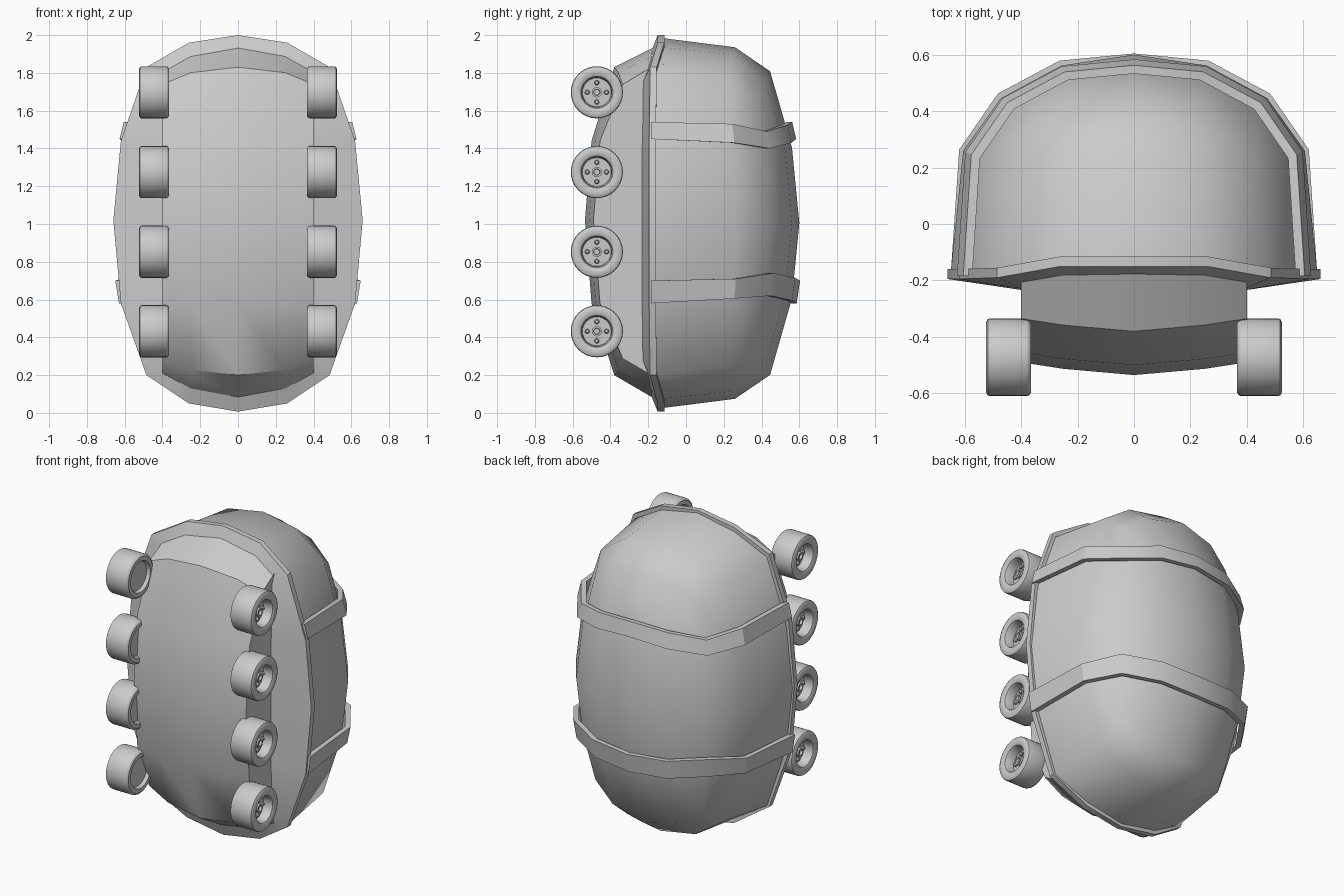
import bpy, bmesh, math
from mathutils import Matrix, Vector

if "Cube" in bpy.data.objects:
    bpy.data.objects.remove(bpy.data.objects["Cube"])


def make(name, verts, faces, angle=40):
    me = bpy.data.meshes.new(name)
    me.from_pydata(verts, [], faces)
    ob = bpy.data.objects.new(name, me)
    bpy.context.collection.objects.link(ob)
    bm = bmesh.new()
    bm.from_mesh(me)
    bmesh.ops.remove_doubles(bm, verts=bm.verts, dist=1e-4)
    bmesh.ops.recalc_face_normals(bm, faces=bm.faces)
    bm.to_mesh(me)
    bm.free()
    bpy.ops.object.select_all(action='DESELECT')
    ob.select_set(True)
    bpy.context.view_layer.objects.active = ob
    bpy.ops.object.shade_smooth_by_angle(angle=math.radians(angle))
    return ob


def loft(rows, close_rows=False, close_cols=False):
    """Quads between equally long rows of points."""
    n, m = len(rows), len(rows[0])
    faces = []
    for i in range(n if close_rows else n - 1):
        for j in range(m if close_cols else m - 1):
            a, b = (i + 1) % n, (j + 1) % m
            faces.append((i * m + j, i * m + b, a * m + b, a * m + j))
    return [p for r in rows for p in r], faces


def interp(t, table):
    for (a, fa), (b, fb) in zip(table, table[1:]):
        if t <= b:
            return fa + (fb - fa) * (t - a) / (b - a)
    return table[-1][1]


# Upper shell: rounded box from a subdivided cube, lower half removed
bpy.ops.mesh.primitive_cube_add(size=2)
cube = bpy.context.object
sub = cube.modifiers.new("round", 'SUBSURF')
sub.levels = 2
bpy.ops.object.modifier_apply(modifier="round")
top = max(v.co.z for v in cube.data.vertices)
zmap = [(0, 0), (.41, .42), (.6, .68), (.726, .82), (.94, .955), (1, 1)]
verts = []
for v in cube.data.vertices:
    x, y, z = v.co / top
    zz = math.copysign(interp(abs(z), zmap), z)
    yy = .035 + .565 * y
    if abs(y) < .05:                       # lower lip of the shell
        yy = -.13 if abs(z) > .85 else -.18
    verts.append((x * .65, yy, 1.005 + .98 * zz))
faces = [tuple(p.vertices) for p in cube.data.polygons if p.center.y > 0]
used = sorted({i for f in faces for i in f})
idx = {o: n for n, o in enumerate(used)}
verts = [verts[i] for i in used]
faces = [tuple(idx[i] for i in f) for f in faces]
bpy.data.objects.remove(cube, do_unlink=True)
make("upper_shell", verts, faces, 50)

# Rim with a sloping ledge underneath
half = [(0, 2, -.135), (.26, 1.96, -.135), (.485, 1.83, -.175), (.62, 1.44, -.18), (.66, 1.02, -.18),
        (.62, .58, -.18), (.485, .2, -.175), (.26, .05, -.135), (0, .007, -.135)]
ring = half + [(-x, z, y) for x, z, y in reversed(half[1:-1])]
rows = []
for x, z, y in ring:
    xi, zi = max(-.39, min(.39, x)), 1 + (z - 1) * .9
    rows.append([(x * .965, y + .02, 1 + (z - 1) * .975),
                 (x, y + .02, z), (x, y - .015, z), (xi, y - .055, zi)])
make("rim", *loft(rows, close_rows=True), 30)

# Lower hull: curved keel between straight side walls
keel = [(-.14, 1.95), (-.38, 1.83), (-.5, 1.44), (-.535, 1.02), (-.5, .58), (-.38, .2), (-.14, .06)]
cols = [(.4, None, .89), (.4, .045, .89), (.25, .022, .965), (0, 0, 1)]
cols = [(-x, d, f) for x, d, f in cols] + [c for c in reversed(cols[:-1])]
rows = []
for x, d, f in cols:
    row = []
    for y, z in keel:
        s = f if abs(z - 1) > .5 else 1
        row.append((x, -.16 if d is None else min(y + d, -.12), 1 + (z - 1) * s))
    rows.append(row)
make("lower_hull", *loft(rows), 40)

# Two bands over the shell
section = [(.64, -.185), (.61, .26), (.475, .455), (.26, .57), (0, .595)]


def band(name, z_up, s_up, z_low, s_low):
    rows = []
    for i, (x, y) in enumerate(section):
        row = []
        for z, s, t in ((z_up, s_up, 0), (z_low, s_low, 0), (z_low, s_low, .05), (z_up, s_up, .05)):
            yy = y * (s - t) if y > 0 else y
            row.append(Vector((x * (s - t), yy, z[i])))
        rows.append(row)
    rows += [[Vector((-p.x, p.y, p.z)) for p in r] for r in reversed(rows[:-1])]
    v, f = loft(rows, close_cols=True)
    n = len(v)
    make(name, v, f + [(0, 1, 2, 3), (n - 4, n - 3, n - 2, n - 1)], 25)


band("upper_band", (1.54, 1.53, 1.49, 1.525, 1.54), .945, (1.45, 1.43, 1.40, 1.43, 1.45), .98)
band("lower_band", (.70, .71, .74, .715, .70), 1.015, (.58, .605, .62, .595, .58), .985)


# Wheels: lathed tyre with recessed disc, hub and four bolts
def lathe(profile, n, cy=0, cz=0):
    rows = []
    for k in range(n):
        a = math.tau * k / n
        rows.append([(x, cy + r * math.cos(a), cz + r * math.sin(a)) for x, r in profile])
    return loft(rows, close_rows=True)


tyre = [(.385, 0), (.385, .09), (.365, .1), (.365, .125), (.372, .135), (.38, .138), (.51, .138),
        (.518, .135), (.525, .122), (.525, .1), (.518, .085), (.505, .079), (.46, .076), (.46, 0)]
hub = [(.455, .027), (.49, .027), (.49, .017), (.475, .015), (.475, 0)]
bolt = [(.455, .013), (.472, .013), (.478, .008), (.48, 0)]
for side, sx in (("right", 1), ("left", -1)):
    for i, z in enumerate((.432, .853, 1.275, 1.697)):
        parts = [lathe(tyre, 32), lathe(hub, 16)]
        parts += [lathe(bolt, 10, *p) for p in ((.051, 0), (-.051, 0), (0, .051), (0, -.051))]
        verts, faces = [], []
        for v, f in parts:
            o = len(verts)
            verts += [(sx * x, y - .472, zz + z) for x, y, zz in v]
            faces += [tuple(k + o for k in q) for q in f]
        make(f"{side}_wheel_{i + 1}", verts, faces, 35)
